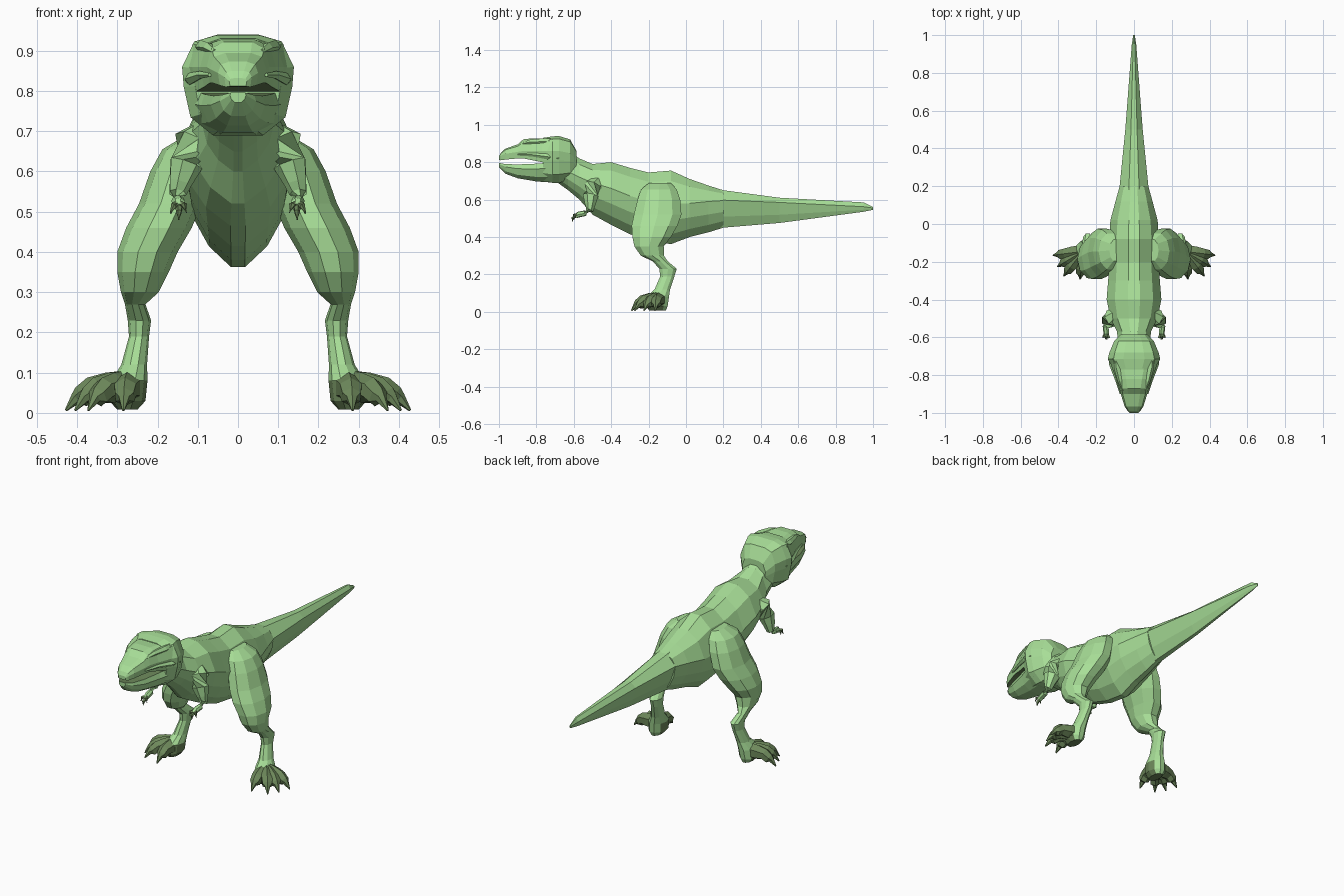
import bpy, bmesh, math
from mathutils import Vector


def colour(name, rgb):
    m = bpy.data.materials.new(name)
    m.diffuse_color = (*rgb, 1)
    return m


green = colour("leaf green", (0.39, 0.73, 0.31))
olive = colour("dark olive", (0.155, 0.25, 0.105))


def loft(name, rings, mirror=False, dark=None):
    """Skin a list of equal-length point rings, capping both ends.
    dark(centre, normal) picks the faces that get the darker colour."""
    bm = bmesh.new()
    loops = [[bm.verts.new(p) for p in r] for r in rings]
    n = len(loops[0])
    for a, b in zip(loops, loops[1:]):
        for i in range(n):
            j = (i + 1) % n
            bm.faces.new((a[i], a[j], b[j], b[i]))
    bm.faces.new(loops[0])
    bm.faces.new(loops[-1])
    bmesh.ops.recalc_face_normals(bm, faces=bm.faces)
    for f in bm.faces:
        f.normal_update()
        if dark and dark(f.calc_center_median(), f.normal):
            f.material_index = 1
    me = bpy.data.meshes.new(name)
    bm.to_mesh(me)
    bm.free()
    me.materials.append(green)
    me.materials.append(olive)
    ob = bpy.data.objects.new(name, me)
    bpy.context.collection.objects.link(ob)
    if mirror:
        ob.modifiers.new("Mirror", 'MIRROR')
    return ob


def spine(name, sections, half, dark=None):
    """Loft along y; section = (y, top, bottom, half width, widest height)."""
    rings = []
    for y, top, bot, w, mid in sections:
        right = [(w * u, y, mid + v * ((top - mid) if v > 0 else (mid - bot)))
                 for u, v in half]
        rings.append(right + [(-x, yy, z) for x, yy, z in reversed(right)])
    return loft(name, rings, dark=dark)


def tube(name, path, sides=6, dark=None):
    """Loft along a path of (x, y, z, radius), mirrored to the other side."""
    pts = [Vector(p[:3]) for p in path]
    rings = []
    for i, p in enumerate(pts):
        t = (pts[min(i + 1, len(pts) - 1)] - pts[max(i - 1, 0)]).normalized()
        ref = Vector((0, 0, 1)) if abs(t.z) < 0.85 else Vector((0, 1, 0))
        s = t.cross(ref).normalized()
        u = s.cross(t)
        r = path[i][3]
        rings.append([p + r * (math.cos(a) * s + math.sin(a) * u)
                      for a in (2 * math.pi * (k + 0.5) / sides for k in range(sides))])
    return loft(name, rings, mirror=True, dark=dark)


# half cross-sections, top to bottom
TORSO = [(.22, 1), (.7, .68), (1, 0), (.86, -.42), (.55, -.76), (.13, -1)]
TAIL = [(.35, 1), (1, 0), (.62, -.6), (.2, -1)]
SKULL = [(.4, 1), (.78, .85), (1, .2), (.97, -.2), (.85, -.7), (.45, -1)]
SNOUT = [(.45, 1), (.85, .75), (1, 0), (.9, -1)]
JAW = [(.9, 1), (1, .4), (.8, -.5), (.4, -1)]

# torso from throat to hips
spine("torso", [
    (-.70, .87, .70, .085, .78),
    (-.63, .86, .65, .085, .75),
    (-.57, .82, .60, .090, .72),
    (-.50, .79, .52, .125, .69),
    (-.40, .80, .465, .145, .66),
    (-.30, .77, .415, .137, .62),
    (-.20, .745, .38, .130, .59),
    (-.08, .755, .362, .132, .58),
    (.02, .71, .40, .125, .58),
    (.12, .675, .425, .098, .59),
    (.20, .65, .45, .076, .595)], TORSO)

# tail
spine("tail", [
    (.17, .655, .447, .072, .597),
    (.20, .65, .45, .076, .597),
    (.50, .61, .475, .046, .585),
    (.95, .585, .535, .012, .562),
    (1.0, .56, .545, .004, .555)], TAIL)

# head: skull, snout and open lower jaw, with a darker mouth lining
spine("skull", [
    (-.585, .86, .72, .070, .80),
    (-.62, .922, .705, .105, .83),
    (-.68, .94, .69, .130, .84),
    (-.715, .938, .69, .139, .84),
    (-.765, .93, .70, .110, .84)], SKULL)
spine("snout", [
    (-.71, .937, .79, .132, .86),
    (-.77, .925, .80, .114, .86),
    (-.82, .928, .81, .094, .86),
    (-.87, .922, .82, .078, .86),
    (-.90, .895, .82, .070, .855),
    (-.965, .873, .814, .050, .845),
    (-.99, .85, .81, .034, .835),
    (-1.0, .832, .812, .022, .825)], SNOUT, dark=lambda c, n: n.z < -.8)
spine("lower_jaw", [
    (-.70, .80, .69, .122, .75),
    (-.80, .792, .697, .092, .745),
    (-.90, .788, .714, .068, .75),
    (-.965, .79, .738, .045, .765),
    (-1.0, .796, .772, .02, .785)], JAW, dark=lambda c, n: n.z > .8)

# brow ridges over the eyes and cheek ridges below them
tube("brow_ridge", [(.093, -.69, .915, .010), (.089, -.76, .910, .018),
                    (.073, -.83, .908, .014), (.058, -.88, .897, .007)], 5)
tube("cheek_ridge", [(.118, -.68, .82, .012), (.117, -.74, .83, .016),
                     (.092, -.82, .84, .010), (.07, -.9, .84, .005)], 5)

# legs: rings given as height, then x and y extents
leg = [(.69, .07, .13, -.20, -.08), (.655, .06, .188, -.245, -.045),
       (.60, .07, .218, -.265, -.025), (.52, .09, .246, -.285, -.018),
       (.46, .115, .278, -.297, -.04), (.40, .150, .30, -.292, -.075),
       (.35, .172, .30, -.28, -.115), (.30, .197, .291, -.245, -.115),
       (.27, .230, .281, -.18, -.095), (.23, .216, .274, -.145, -.047),
       (.19, .221, .271, -.14, -.06), (.12, .226, .29, -.17, -.083),
       (.08, .225, .315, -.215, -.088), (.03, .23, .32, -.215, -.095),
       (.008, .25, .30, -.20, -.105)]
loft("leg", [[((x0 + x1) / 2 + (x1 - x0) / 2 * math.cos(a),
               (y0 + y1) / 2 + (y1 - y0) / 2 * math.sin(a), z)
              for a in (math.pi * k / 5 for k in range(10))]
             for z, x0, x1, y0, y1 in leg], mirror=True,
     dark=lambda c, n: c.z < .09 and c.y < -.12)

# toes fanned outwards, each with a knuckle and a downturned claw
for i, (tx, ty) in enumerate([(.428, -.165), (.405, -.225), (.372, -.275), (.285, -.292)]):
    base = Vector((.272, -.145))
    tip = Vector((tx, ty))
    path = [(*base.lerp(tip, f), z, r) for f, z, r in
            [(0, .066, .04), (.35, .062, .038), (.6, .058, .031),
             (.76, .04, .027), (.84, .036, .015), (1, .006, .003)]]
    tube(f"toe_{i + 1}", path, 6, dark=lambda c, n: True)

# arms: shoulder, bent elbow and forearm
tube("arm", [(.085, -.47, .70, .03), (.112, -.495, .67, .05),
             (.130, -.51, .62, .043), (.143, -.512, .575, .03),
             (.150, -.515, .545, .022), (.150, -.54, .527, .016),
             (.146, -.575, .52, .016), (.146, -.59, .51, .012)], 7)

# clawed fingers
for i, (fx, fy, fz) in enumerate([(.128, -.608, .497), (.147, -.615, .48), (.168, -.605, .495)]):
    tube(f"finger_{i + 1}", [(.146, -.575, .52, .009),
                             ((.146 + fx * 2) / 3, fy + .008, fz + .02, .008),
                             (fx, fy + .006, fz, .002)], 5, dark=lambda c, n: True)
